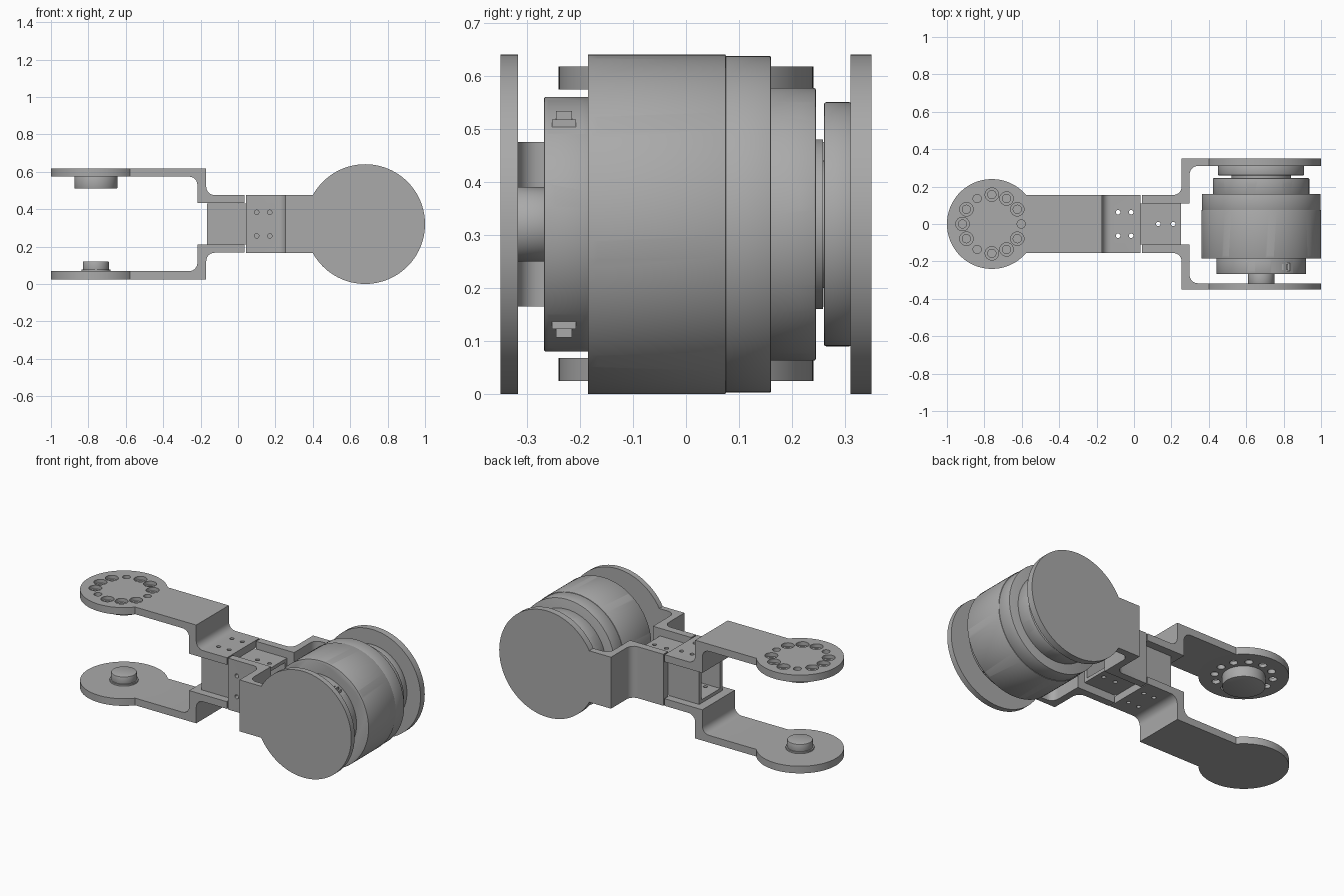
import bpy, bmesh, math
from mathutils import Matrix, Vector

if "Cube" in bpy.data.objects:
    bpy.data.objects.remove(bpy.data.objects["Cube"])

grey = bpy.data.materials.new("machined_grey")
grey.use_nodes = True
GREY = (0.4, 0.4, 0.4, 1)
grey.diffuse_color = GREY
grey.node_tree.nodes["Principled BSDF"].inputs["Base Color"].default_value = GREY

MX, MZ = 0.68, 0.32          # motor axis (runs along y)
X, Y, Z = Vector((1, 0, 0)), Vector((0, 1, 0)), Vector((0, 0, 1))


def frame(u, v, h, origin):
    """Matrix taking local u, v, h axes to the world."""
    m = Matrix((u, v, h)).transposed().to_4x4()
    m.translation = origin
    return m


MOTOR = frame(X, Z, Y, (MX, 0, MZ))


def add_cyl(bm, u, v, r, h0, h1, segs=32):
    """Cylinder along the local h axis."""
    bmesh.ops.create_cone(bm, cap_ends=True, segments=segs, radius1=r, radius2=r, depth=h1 - h0,
                          matrix=Matrix.Translation((u, v, (h0 + h1) / 2)))


def add_box(bm, centre, size, rot=Matrix()):
    bmesh.ops.create_cube(bm, size=1, matrix=rot @ Matrix.Translation(centre) @ Matrix.Diagonal((*size, 1)))


def finish(name, bm, matrix=Matrix()):
    bm.transform(matrix)
    bmesh.ops.recalc_face_normals(bm, faces=bm.faces)
    me = bpy.data.meshes.new(name)
    bm.to_mesh(me)
    bm.free()
    me.materials.append(grey)
    ob = bpy.data.objects.new(name, me)
    bpy.context.collection.objects.link(ob)
    return ob


def boolean(ob, other, operation):
    """Apply a boolean and delete the helper."""
    mod = ob.modifiers.new("bool", 'BOOLEAN')
    mod.operation, mod.object, mod.solver = operation, other, 'EXACT'
    mod.use_self = operation == 'DIFFERENCE'
    bpy.context.view_layer.objects.active = ob
    bpy.ops.object.modifier_apply(modifier=mod.name)
    bpy.data.objects.remove(other)


def disc(name, r, h0, h1, matrix=MOTOR, u=0, bevel=0.004):
    bm = bmesh.new()
    add_cyl(bm, u, 0, r, h0, h1, 96)
    if bevel:
        rims = [e for e in bm.edges if abs(e.verts[0].co.z - e.verts[1].co.z) < 1e-5]
        bmesh.ops.bevel(bm, geom=rims, offset=bevel, segments=2, affect='EDGES', profile=0.5)
    return finish(name, bm, matrix)


def arc(cu, ch, r, start, end, n=6):
    return [(cu + r * math.cos(math.radians(start + (end - start) * i / n)),
             ch + r * math.sin(math.radians(start + (end - start) * i / n))) for i in range(n + 1)]


def bracket(name, matrix, r, t, web, foot_end, foot_top, foot_t, holes, extra=None):
    """Round pad, arm, stepped web and screwed foot; h = 0 is the outer face."""
    half, f = 0.155, 0.045
    w0, w1 = web
    profile = [(0, 0), (w1, 0)]
    profile += arc(w1 + f, -foot_top + f, f, 180, 270)
    profile += [(foot_end, -foot_top), (foot_end, -foot_top - foot_t), (w0, -foot_top - foot_t)]
    profile += arc(w0 - f, -t - f, f, 0, 90)
    profile += [(0, -t)]
    bm = bmesh.new()
    face = bm.faces.new([bm.verts.new((u, -half, h)) for u, h in profile])
    side = bmesh.ops.extrude_face_region(bm, geom=[face])["geom"]
    bmesh.ops.translate(bm, vec=(0, 2 * half, 0), verts=[g for g in side if isinstance(g, bmesh.types.BMVert)])
    ob = finish(name, bm, matrix)
    boolean(ob, disc("pad", r, -t, 0, matrix, bevel=0), 'UNION')
    bm = bmesh.new()
    for u in holes:
        for v in (-0.063, 0.063):
            add_cyl(bm, u, v, 0.012, -foot_top - 0.1, -foot_top + 0.02, 20)
    if extra:
        extra(bm)
    boolean(ob, finish("cutter", bm, matrix), 'DIFFERENCE')
    return ob


# Hole patterns in the pads
def screw_circle(bm):
    for k in range(12):
        a = math.radians(30 * k)
        u, v = 0.157 * math.cos(a), 0.157 * math.sin(a)
        small = k % 4 == 0
        add_cyl(bm, u, v, 0.022, -0.1, 0.05)
        if not small:
            add_cyl(bm, u, v, 0.036, -0.022, 0.05)


def output_screws(bm):
    for k in range(6):
        a = math.radians(60 * k + 30)
        add_cyl(bm, 0.105 * math.cos(a), 0.105 * math.sin(a), 0.028, -0.1, 0.05)


# Fork brackets on the left end, arm brackets around the motor
upper = frame(X, Y, Z, (-0.76, 0, 0.617))
lower = frame(X, Y, -Z, (-0.76, 0, 0.025))
back = frame(-X, Z, Y, (MX, 0.35, MZ))
front = frame(-X, Z, -Y, (MX, -0.35, MZ))
fork = dict(r=0.24, t=0.043, web=(0.543, 0.59), foot_end=0.795, foot_top=0.142, foot_t=0.043, holes=(0.675, 0.745))
clevis = dict(r=0.32, web=(0.383, 0.425), foot_end=0.637, foot_top=0.195, foot_t=0.045, holes=(0.51, 0.58))
bracket("upper_fork_bracket", upper, extra=screw_circle, **fork)
bracket("lower_fork_bracket", lower, **fork)
bracket("back_motor_bracket", back, t=0.04, extra=output_screws, **clevis)
bracket("front_motor_bracket", front, t=0.033, **clevis)

# Pivots on the fork pads
disc("upper_hub", 0.115, -0.107, -0.04, upper)
disc("lower_pin_shoulder", 0.078, -0.052, -0.04, lower, bevel=0)
disc("lower_pin", 0.07, -0.095, -0.04, lower)

# Hollow square tube joining both bracket pairs
bm = bmesh.new()
add_box(bm, (0.0425, 0, 0.32), (0.415, 0.22, 0.218))
tube = finish("connecting_tube", bm)
bm = bmesh.new()
add_box(bm, (0.0425, 0, 0.32), (0.6, 0.18, 0.178))
for x in (0.13, 0.21):
    add_cyl(bm, x, 0, 0.012, 0.15, 0.5, 20)
for x in (-0.085, -0.015):
    for y in (-0.063, 0.063):
        add_cyl(bm, x, y, 0.012, 0.15, 0.5, 20)
boolean(tube, finish("cutter", bm), 'DIFFERENCE')

# Motor: stacked round sections along y
housing = disc("motor_housing_front", 0.32, -0.185, 0.075, bevel=0.002)
disc("motor_housing_back", 0.317, 0.07, 0.16, bevel=0.002)
cap = disc("motor_front_cap", 0.24, -0.268, -0.18)
rear = disc("motor_rear_ring", 0.257, 0.155, 0.245)
disc("output_collar", 0.16, 0.24, 0.258, bevel=0)
disc("output_neck", 0.12, 0.25, 0.27, bevel=0)
disc("output_hub", 0.23, 0.26, 0.312)
disc("front_pivot_pin", 0.07, -0.322, -0.26)


def spin(deg):
    return Matrix.Rotation(math.radians(deg), 4, 'Z')


def notches(ob, r, h, size, first, count):
    """Cut box notches evenly around a round section."""
    bm = bmesh.new()
    for k in range(count):
        add_box(bm, (r, 0, h), size, spin(first + 360 * k / count))
    boolean(ob, finish("cutter", bm, MOTOR), 'DIFFERENCE')


notches(rear, 0.257, 0.228, (0.04, 0.055, 0.028), 12, 8)
notches(housing, 0.32, -0.18, (0.04, 0.036, 0.026), -9, 8)
notches(cap, 0.24, -0.262, (0.03, 0.04, 0.03), 13, 4)

# Connector bays in the front cap, with sockets inside
bm = bmesh.new()
for s in (-1, 1):
    add_box(bm, (0.12, s * 0.21, -0.228), (0.13, 0.08, 0.062))
boolean(cap, finish("cutter", bm, MOTOR), 'DIFFERENCE')
for s, label in ((1, "upper"), (-1, "lower")):
    bm = bmesh.new()
    add_box(bm, (0.115, s * 0.18, -0.23), (0.08, 0.035, 0.045))
    for k in (-1, 0, 1):
        add_box(bm, (0.115 + 0.025 * k, s * 0.203, -0.23), (0.008, 0.02, 0.03))
    finish(label + "_connector_socket", bm, MOTOR)

# Smooth round surfaces, keep machined edges sharp
bpy.ops.object.select_all(action='DESELECT')
for ob in bpy.context.scene.objects:
    if ob.type == 'MESH':
        ob.select_set(True)
        bpy.context.view_layer.objects.active = ob
bpy.ops.object.shade_smooth_by_angle(angle=math.radians(30))
